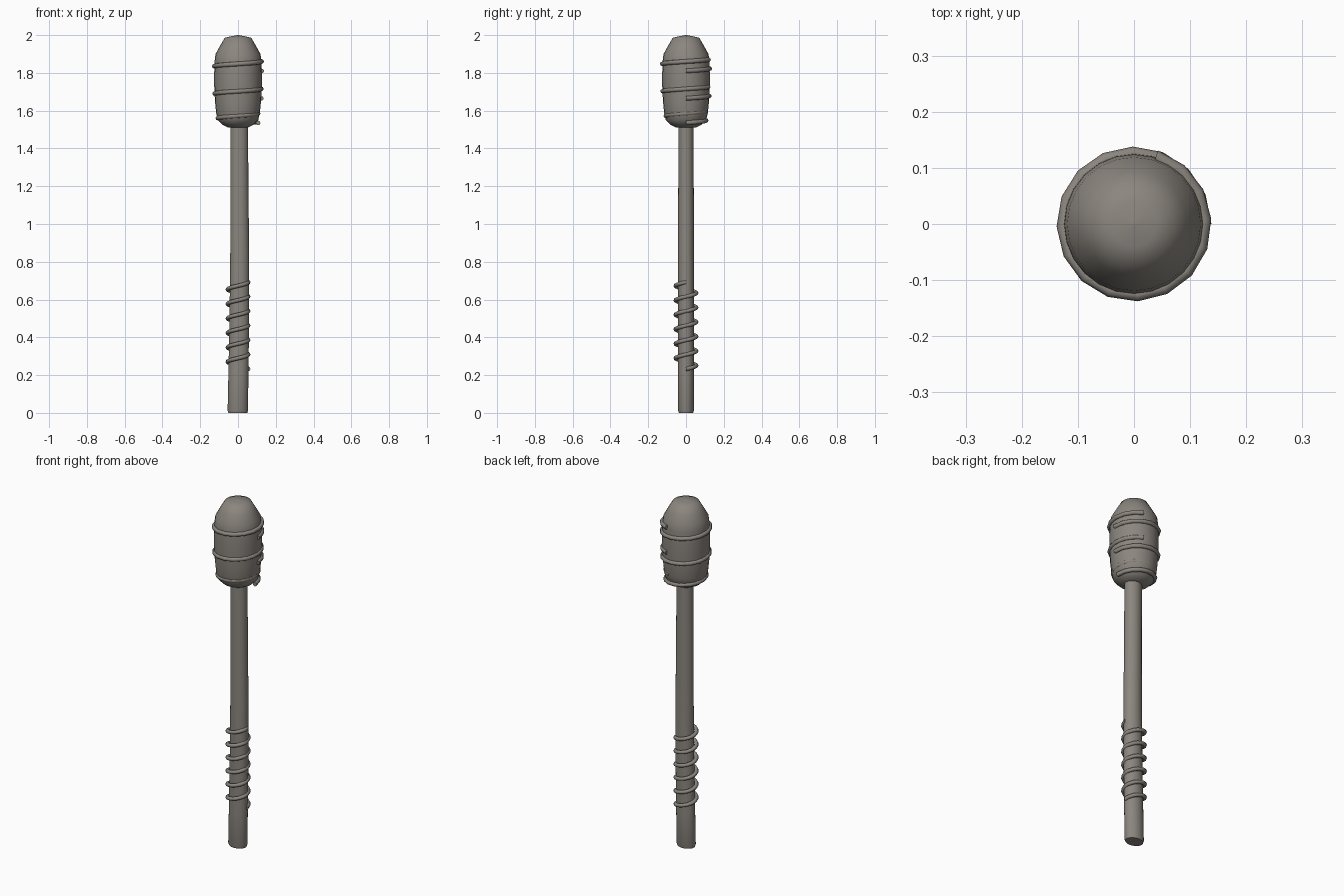
import bpy
import bmesh
from math import sin, cos, tau, radians
from mathutils import Vector

cube = bpy.data.objects.get("Cube")
if cube:
    bpy.data.objects.remove(cube)

color = (0.26, 0.238, 0.212, 1)
stone = bpy.data.materials.new("warm_grey")
stone.use_nodes = True
stone.diffuse_color = color
stone.node_tree.nodes["Principled BSDF"].inputs["Base Color"].default_value = color


def loft(name, rings, smooth=40):
    """Skin a list of equally sized point rings and cap both ends."""
    bm = bmesh.new()
    loops = [[bm.verts.new(p) for p in ring] for ring in rings]
    n = len(loops[0])
    for a, b in zip(loops, loops[1:]):
        for i in range(n):
            j = (i + 1) % n
            bm.faces.new((a[i], a[j], b[j], b[i]))
    bm.faces.new(loops[0])
    bm.faces.new(loops[-1])
    bmesh.ops.recalc_face_normals(bm, faces=bm.faces)
    mesh = bpy.data.meshes.new(name)
    bm.to_mesh(mesh)
    bm.free()
    mesh.materials.append(stone)
    obj = bpy.data.objects.new(name, mesh)
    bpy.context.collection.objects.link(obj)
    bpy.ops.object.select_all(action="DESELECT")
    obj.select_set(True)
    bpy.context.view_layer.objects.active = obj
    bpy.ops.object.shade_smooth_by_angle(angle=radians(smooth))
    return obj


def ellipse(cx, z, rx, ry, n):
    return [Vector((cx + rx * cos(tau * i / n), ry * sin(tau * i / n), z))
            for i in range(n)]


def coil(name, radius, z0, z1, turns, segments, wire=0.012, sides=8):
    """Rising helix of round wire, starting on the +x side."""
    rings = []
    for s in range(segments + 1):
        t = s / segments
        a = tau * turns * t
        out = Vector((cos(a), sin(a), 0))
        mid = out * radius + Vector((0, 0, z0 + (z1 - z0) * t))
        rings.append([mid + out * wire * cos(tau * k / sides)
                      + Vector((0, 0, wire * sin(tau * k / sides)))
                      for k in range(sides)])
    return loft(name, rings, 50)


# Shaft: slightly oval and gently bowed, as (centre x, z, half width, half depth)
shaft = [(-0.001, 0, 0.05, 0.038), (-0.001, 0.012, 0.054, 0.042),
         (0.002, 0.2, 0.053, 0.042), (0.007, 0.5, 0.052, 0.042),
         (0.009, 0.85, 0.05, 0.042), (0.007, 1.2, 0.048, 0.041),
         (0.006, 1.54, 0.047, 0.041)]
loft("shaft", [ellipse(*ring, 24) for ring in shaft])

# Head: barrel with a tapered crown, as (radius, z)
head = [(0.052, 1.51), (0.082, 1.525), (0.107, 1.55), (0.116, 1.59),
        (0.122, 1.65), (0.126, 1.73), (0.126, 1.80), (0.124, 1.86),
        (0.119, 1.90), (0.094, 1.945), (0.07, 1.986), (0.04, 1.993), (0.004, 2.0)]
loft("head", [ellipse(0, z, r, r, 24) for r, z in head], 60)

# Wire wraps: a grip spring on the shaft and three bands on the head
coil("grip_wire", 0.055, 0.232, 0.692, 6, 96, 0.011)
for label, radius, z in (("lower", 0.107, 1.535), ("middle", 0.124, 1.665),
                         ("upper", 0.126, 1.81)):
    coil(label + "_head_band", radius, z, z + 0.06, 1.2, 19)
